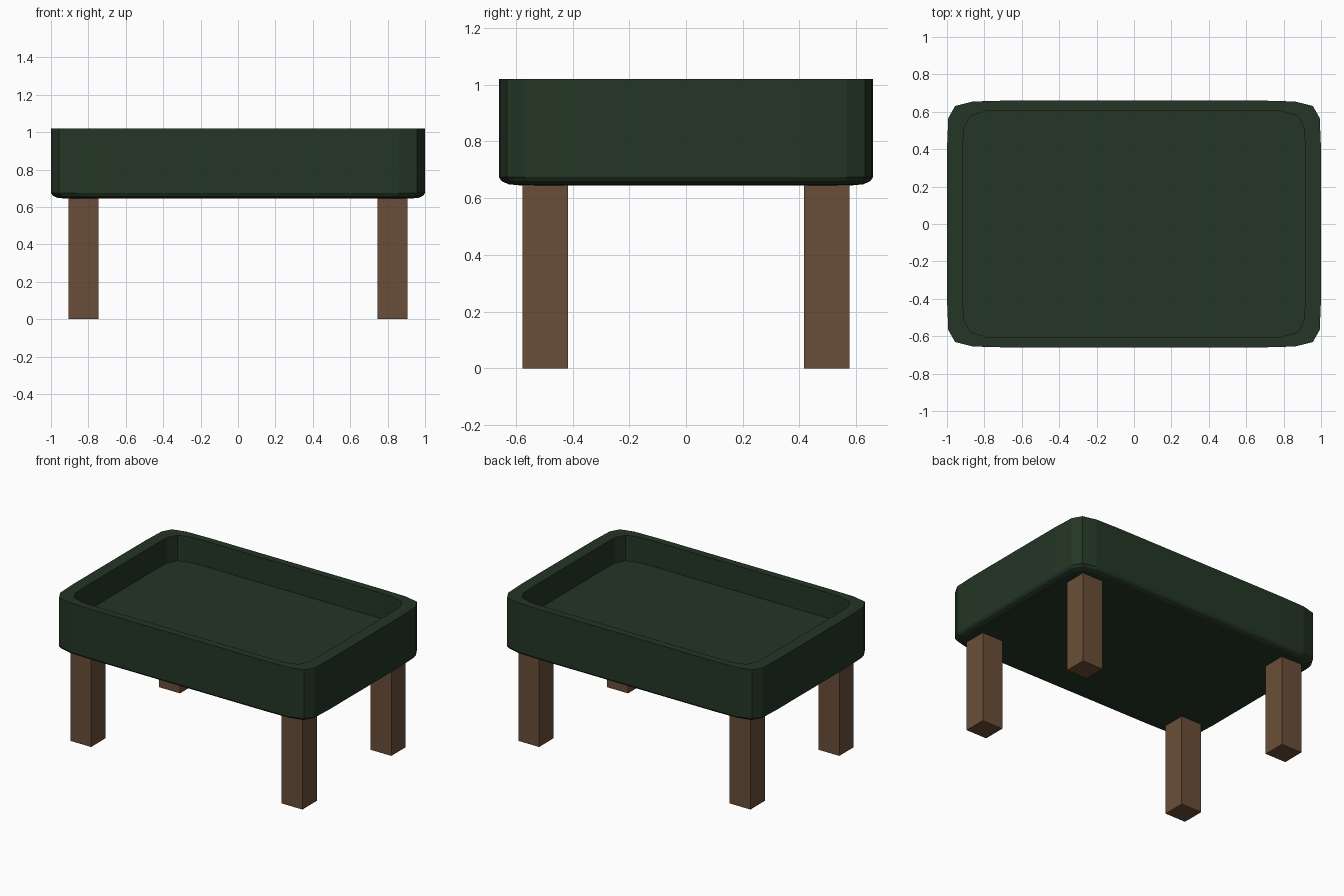
import bpy, bmesh

if "Cube" in bpy.data.objects:
    bpy.data.objects.remove(bpy.data.objects["Cube"])


def material(name, rgb):
    m = bpy.data.materials.new(name)
    m.diffuse_color = (*rgb, 1)
    m.use_nodes = True
    m.node_tree.nodes["Principled BSDF"].inputs["Base Color"].default_value = m.diffuse_color
    return m


GREEN = material("dark green", (0.0176, 0.0365, 0.0185))
BROWN = material("wood brown", (0.144, 0.076, 0.040))


def add_object(name, bm, mat):
    bmesh.ops.recalc_face_normals(bm, faces=bm.faces)
    mesh = bpy.data.meshes.new(name)
    bm.to_mesh(mesh)
    bm.free()
    mesh.materials.append(mat)
    ob = bpy.data.objects.new(name, mesh)
    bpy.context.collection.objects.link(ob)
    return ob


def full_ring(quarter):
    """Mirror one rounded corner into a closed counter-clockwise outline."""
    back = quarter + [(-x, y) for x, y in reversed(quarter)]
    return back + [(-x, -y) for x, y in back]


# Tray outlines: outer wall and inner wall
outer = full_ring([(1.0, 0.40), (0.993, 0.567), (0.956, 0.631), (0.86, 0.655), (0.68, 0.66)])
inner = full_ring([(0.915, 0.40), (0.911, 0.51), (0.877, 0.577), (0.79, 0.604), (0.68, 0.608)])

# Rings from underside, over the rim, down to the recessed floor: outline, inset, height
levels = [
    (outer, 0.075, 0.645),
    (outer, 0.035, 0.649),
    (outer, 0.010, 0.660),
    (outer, 0.0, 0.675),
    (outer, 0.0, 1.02),
    (inner, 0.0, 1.02),
    (inner, 0.0, 0.84),
]
bm = bmesh.new()
rings = []
for outline, inset, z in levels:
    sx, sy = 1 - inset, 1 - inset / 0.66
    rings.append([bm.verts.new((x * sx, y * sy, z)) for x, y in outline])
n = len(outer)
for a, b in zip(rings, rings[1:]):
    for i in range(n):
        j = (i + 1) % n
        bm.faces.new((a[i], a[j], b[j], b[i]))
bm.faces.new(list(reversed(rings[0])))
bm.faces.new(rings[-1])
add_object("tray", bm, GREEN)

# Four square legs
for sx, side in ((-1, "left"), (1, "right")):
    for sy, end in ((-1, "front"), (1, "back")):
        bm = bmesh.new()
        bmesh.ops.create_cube(bm, size=1)
        bmesh.ops.scale(bm, vec=(0.162, 0.16, 0.66), verts=bm.verts)
        bmesh.ops.translate(bm, vec=(sx * 0.826, sy * 0.496, 0.33), verts=bm.verts)
        add_object(f"{end}_{side}_leg", bm, BROWN)
